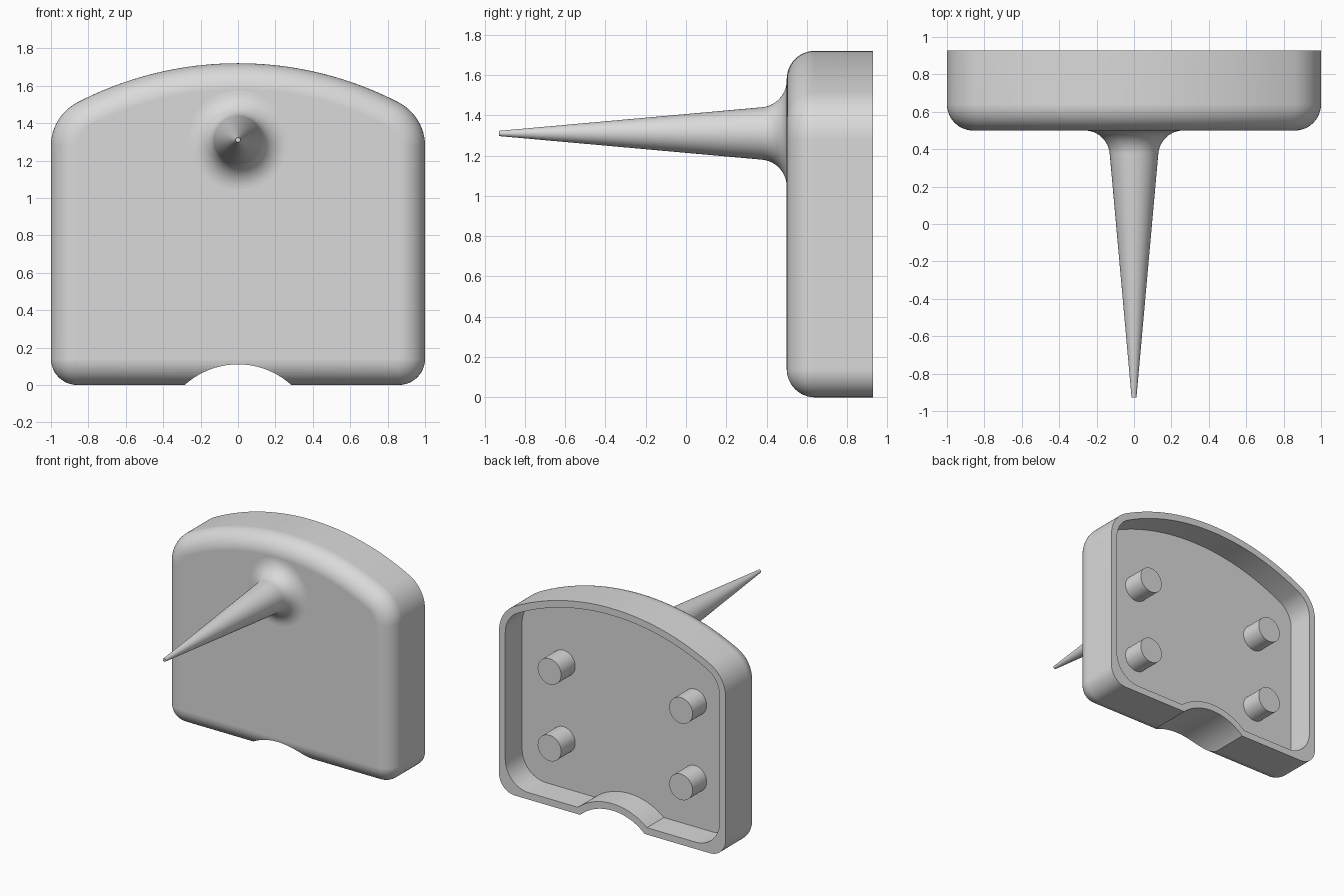
import bpy
import bmesh
from math import sin, cos, pi, radians, atan2, sqrt

cube = bpy.data.objects.get("Cube")
if cube:
    bpy.data.objects.remove(cube, do_unlink=True)

FRONT, FLOOR, BACK = 0.50, 0.715, 0.928   # depth planes of the housing
EDGE, SHOULDER, CROWN = 0.14, 0.26, 1.866  # edge, shoulder and top arc radii
CROWN_Z = 1.72 - CROWN
WALL = 0.055

grey = bpy.data.materials.new("plain_grey")
grey.use_nodes = True
grey.diffuse_color = (0.7, 0.7, 0.7, 1)
grey.node_tree.nodes["Principled BSDF"].inputs["Base Color"].default_value = (0.7, 0.7, 0.7, 1)


def arc(cx, cz, r, a0, a1, steps):
    return [(cx + r * cos(a0 + (a1 - a0) * i / steps),
             cz + r * sin(a0 + (a1 - a0) * i / steps)) for i in range(steps + 1)]


def circle(cx, cz, r, steps=64):
    return arc(cx, cz, r, 0, 2 * pi, steps)[:-1]


def outline(inset, corner=EDGE):
    """Arched housing outline, moved inward; corner is the bottom radius."""
    sx = 1 - SHOULDER
    reach = sqrt((CROWN - SHOULDER) ** 2 - sx ** 2)
    tilt = atan2(reach, sx)
    half = arc(1 - inset - corner, inset + corner, corner, -pi / 2, 0, 12)
    half += arc(sx, CROWN_Z + reach, SHOULDER - inset, 0, tilt, 12)
    half += arc(0, CROWN_Z, CROWN - inset, tilt, pi / 2, 24)[1:]
    return half + [(-x, z) for x, z in reversed(half[:-1])]


def loft(name, sections):
    """Join (depth, outline) sections along y and cap both ends."""
    bm = bmesh.new()
    rings = [[bm.verts.new((x, y, z)) for x, z in pts] for y, pts in sections]
    for a, b in zip(rings, rings[1:]):
        for i in range(len(a)):
            j = (i + 1) % len(a)
            bm.faces.new((a[i], a[j], b[j], b[i]))
    bm.faces.new(rings[0])
    bm.faces.new(rings[-1])
    bmesh.ops.recalc_face_normals(bm, faces=bm.faces)
    mesh = bpy.data.meshes.new(name)
    bm.to_mesh(mesh)
    bm.free()
    mesh.materials.append(grey)
    obj = bpy.data.objects.new(name, mesh)
    bpy.context.collection.objects.link(obj)
    return obj


def select(obj):
    bpy.ops.object.select_all(action='DESELECT')
    obj.select_set(True)
    bpy.context.view_layer.objects.active = obj


def cut(obj, cutter):
    mod = obj.modifiers.new("cut", 'BOOLEAN')
    mod.operation = 'DIFFERENCE'
    mod.solver = 'EXACT'
    mod.object = cutter
    select(obj)
    bpy.ops.object.modifier_apply(modifier=mod.name)
    bpy.data.objects.remove(cutter, do_unlink=True)


def smooth(obj):
    select(obj)
    bpy.ops.object.shade_smooth_by_angle(angle=radians(30))
    mod = obj.modifiers.new("flat_faces", 'WEIGHTED_NORMAL')
    mod.keep_sharp = True


# Housing with a rounded front edge
sections = []
for i in range(13):
    a = pi / 2 * i / 12
    inset = min(EDGE * (1 - sin(a)), EDGE - 0.001)
    sections.append((FRONT + EDGE * (1 - cos(a)), outline(inset, EDGE - inset)))
housing = loft("housing", sections + [(BACK, outline(0))])

# Hollow back, its wall following the notch at the bottom
notch_r, notch_z = 0.424, -0.314
hollow = loft("hollow_cutter", [(y, outline(WALL, 0.21)) for y in (FLOOR, BACK + 0.2)])
cut(hollow, loft("inner_notch_cutter",
                 [(y, circle(0, notch_z, notch_r + WALL, 128)) for y in (0, 2)]))
cut(housing, hollow)
cut(housing, loft("notch_cutter", [(y, circle(0, notch_z, notch_r, 128)) for y in (0, 2)]))
smooth(housing)

# Tapered spike with a flared root
SPIKE_Z, FLARE, FLARE_R = 1.31, 0.135, 0.2645
sections = [(-0.928, circle(0, SPIKE_Z, 0.013))]
for i in range(13):
    a = radians(5 + 85 * i / 12)
    sections.append((FRONT - FLARE + FLARE * sin(a),
                     circle(0, SPIKE_Z, FLARE_R - FLARE * cos(a))))
sections.append((FRONT + 0.01, circle(0, SPIKE_Z, FLARE_R)))
smooth(loft("spike", sections))

# Four mounting pins inside the hollow
for level, z in (("lower", 0.44), ("upper", 1.05)):
    for side, x in (("left", 0.58), ("right", -0.58)):
        smooth(loft(f"{level}_{side}_pin",
                    [(y, circle(x, z, 0.103, 48)) for y in (FLOOR - 0.02, 0.893)]))
